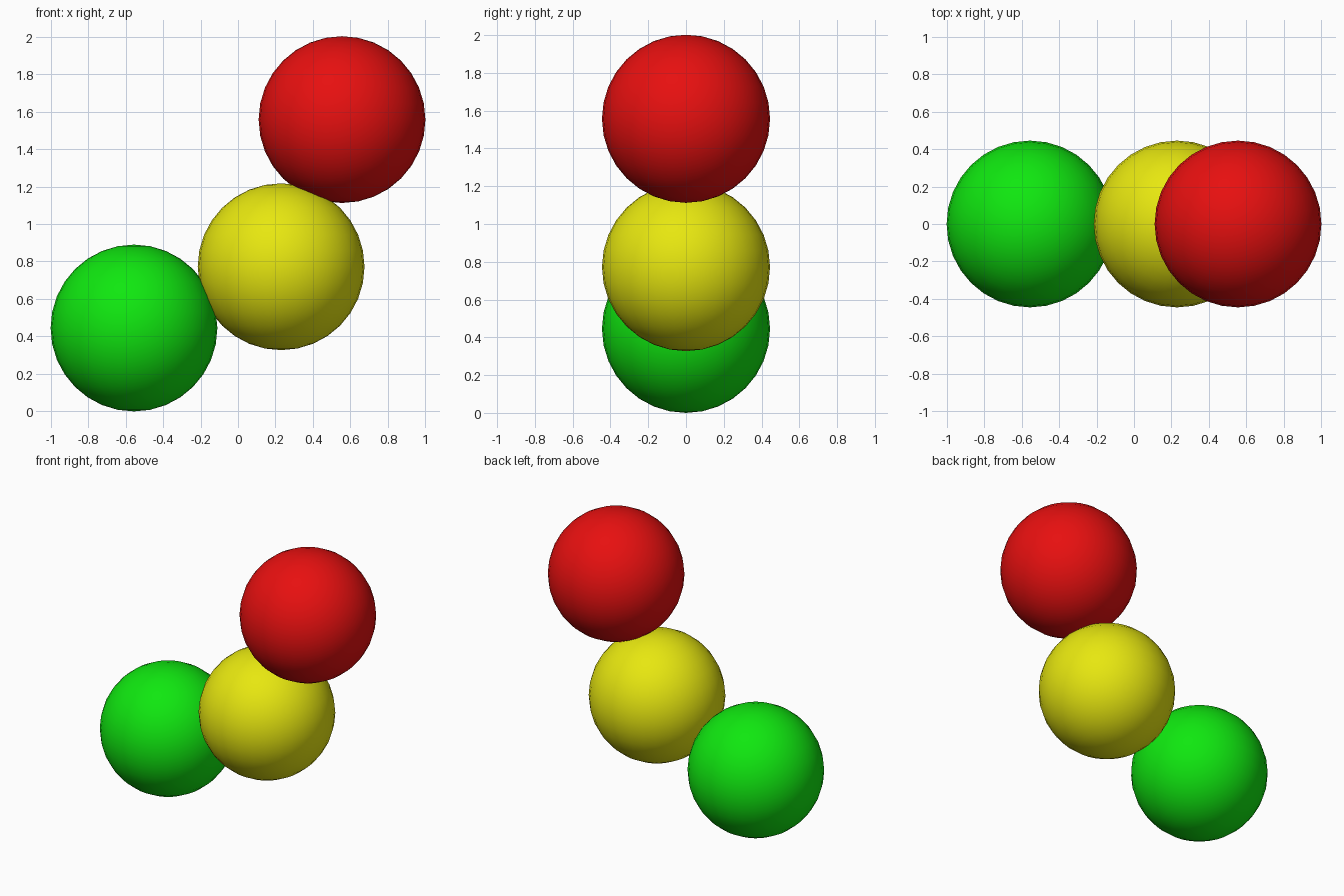
import bpy

if "Cube" in bpy.data.objects:
    bpy.data.objects.remove(bpy.data.objects["Cube"])

R = 0.445


def ball(name, x, z, colour_name, colour):
    bpy.ops.mesh.primitive_uv_sphere_add(segments=32, ring_count=16, radius=R, location=(x, 0, z))
    obj = bpy.context.object
    obj.name = name
    bpy.ops.object.shade_smooth()
    mat = bpy.data.materials.new(colour_name)
    mat.diffuse_color = (*colour, 1)
    mat.use_nodes = True
    mat.node_tree.nodes["Principled BSDF"].inputs["Base Color"].default_value = mat.diffuse_color
    obj.data.materials.append(mat)


# Three slightly overlapping balls stepping up to the right
ball("lower_ball", -0.555, 0.445, "green", (0.005, 0.8, 0.005))
ball("middle_ball", 0.23, 0.772, "yellow", (0.8, 0.8, 0.005))
ball("upper_ball", 0.555, 1.557, "red", (0.8, 0.005, 0.005))
